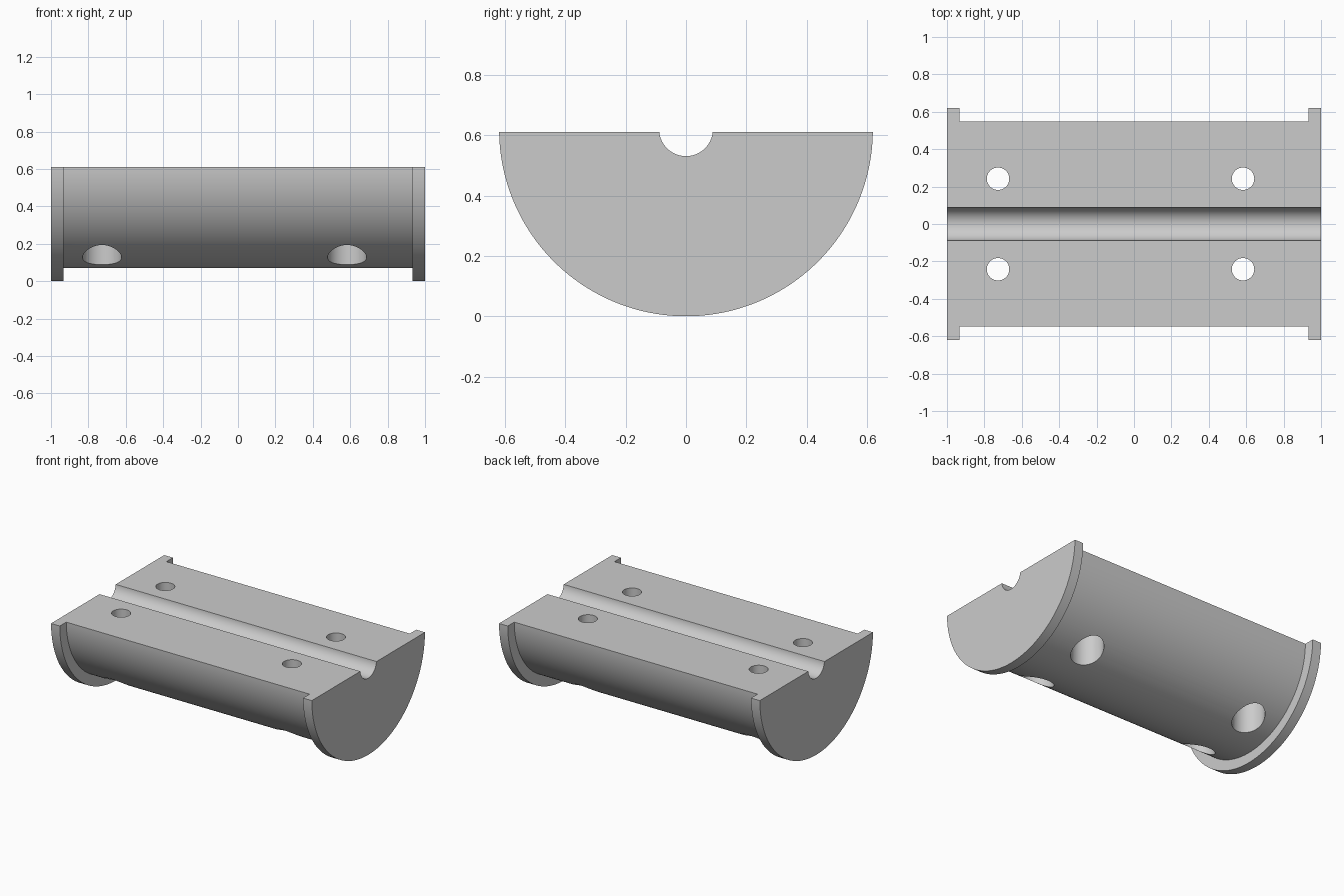
import bpy
import math

if "Cube" in bpy.data.objects:
    bpy.data.objects.remove(bpy.data.objects["Cube"], do_unlink=True)

AXIS_Z = 0.62      # height of the shared cylinder axis
TOP_Z = 0.612      # flat split face, just below the axis
FLANGE_R, BODY_R, GROOVE_R = 0.62, 0.549, 0.089
FLANGE_IN = 0.933  # inner face of the end flanges

grey = bpy.data.materials.new("plain grey")
grey.use_nodes = True
colour = (0.6, 0.6, 0.6, 1)
grey.diffuse_color = colour
grey.node_tree.nodes["Principled BSDF"].inputs["Base Color"].default_value = colour


def mesh_object(name, verts, faces):
    mesh = bpy.data.meshes.new(name)
    mesh.from_pydata(verts, [], faces)
    mesh.materials.append(grey)
    obj = bpy.data.objects.new(name, mesh)
    bpy.context.collection.objects.link(obj)
    return obj


def arc(radius, steps):
    """Lower arc from the split face on -y round to +y."""
    a = math.asin((AXIS_Z - TOP_Z) / radius)
    angles = [math.pi + a + (math.pi - 2 * a) * i / steps for i in range(steps + 1)]
    return [(radius * math.cos(t), AXIS_Z + radius * math.sin(t)) for t in angles]


def half_round():
    """Stepped half cylinder: matching section rings joined along x."""
    steps = 96
    stations = [(-1, FLANGE_R), (-FLANGE_IN, FLANGE_R), (-FLANGE_IN, BODY_R),
                (FLANGE_IN, BODY_R), (FLANGE_IN, FLANGE_R), (1, FLANGE_R)]
    groove = arc(GROOVE_R, 32)[::-1]
    verts, faces = [], []
    for x, radius in stations:
        verts += [(x, y, z) for y, z in arc(radius, steps) + groove]
    n = len(verts) // len(stations)
    for s in range(len(stations) - 1):
        for i in range(n):
            # The step faces only exist along the outer arc
            if s in (1, 3) and i >= steps:
                continue
            j = (i + 1) % n
            faces.append((s * n + i, s * n + j, (s + 1) * n + j, (s + 1) * n + i))
    faces.append(tuple(range(n - 1, -1, -1)))
    last = (len(stations) - 1) * n
    faces.append(tuple(range(last, last + n)))
    return mesh_object("half_round_block", verts, faces)


def stepped_bore(name, x, y):
    """Through hole with a wide counterbore opening underneath."""
    sides = 48
    rings = [(0.104, -0.1), (0.104, 0.33), (0.06, 0.33), (0.06, 0.8)]
    verts = [(x + r * math.cos(math.tau * i / sides), y + r * math.sin(math.tau * i / sides), z)
             for r, z in rings for i in range(sides)]
    faces = [(k * sides + i, k * sides + (i + 1) % sides,
              (k + 1) * sides + (i + 1) % sides, (k + 1) * sides + i)
             for k in range(len(rings) - 1) for i in range(sides)]
    faces += [tuple(range(sides))[::-1], tuple(range(3 * sides, 4 * sides))]
    return mesh_object(name, verts, faces)


# Block: weld the doubled groove points at the flange steps
block = half_round()
bpy.context.view_layer.objects.active = block
block.select_set(True)
bpy.ops.object.mode_set(mode="EDIT")
bpy.ops.mesh.select_all(action="SELECT")
bpy.ops.mesh.remove_doubles(threshold=0.0001)
bpy.ops.mesh.normals_make_consistent(inside=False)
bpy.ops.object.mode_set(mode="OBJECT")

# Four counterbored bolt holes
cutters = [stepped_bore("bolt_hole_cutter", x, y)
           for x in (-0.727, 0.583) for y in (-0.242, 0.242)]
for cutter in cutters:
    cut = block.modifiers.new("bolt_hole", "BOOLEAN")
    cut.operation = "DIFFERENCE"
    cut.solver = "EXACT"
    cut.object = cutter
    bpy.ops.object.modifier_apply(modifier=cut.name)
    bpy.data.objects.remove(cutter, do_unlink=True)

bpy.ops.object.shade_smooth_by_angle(angle=math.radians(30))
